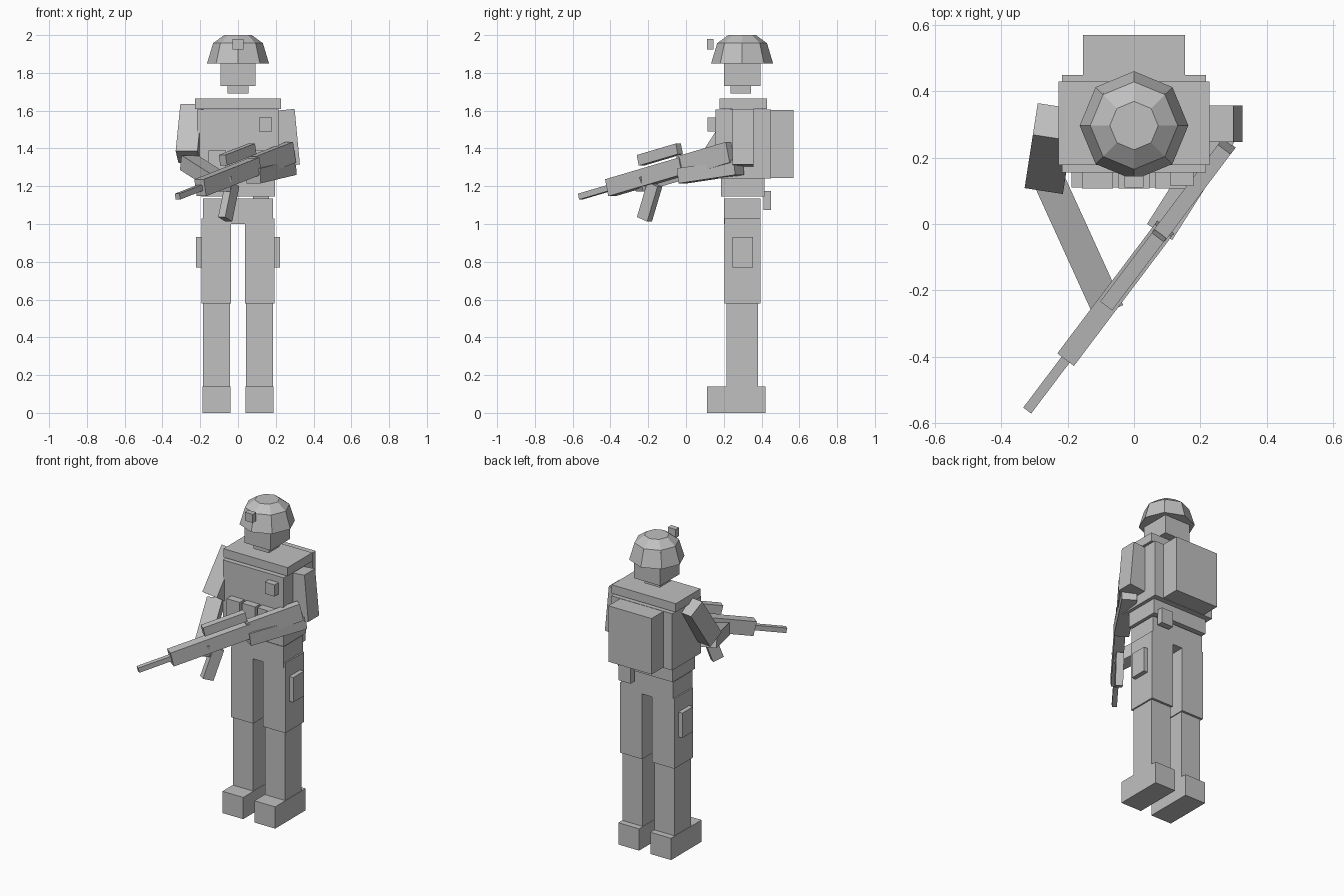
import bpy
import bmesh
from math import cos, sin, pi
from mathutils import Vector

if "Cube" in bpy.data.objects:
    bpy.data.objects.remove(bpy.data.objects["Cube"])

grey = bpy.data.materials.new("plain grey")
grey.use_nodes = True
tone = (0.53, 0.53, 0.53, 1)
grey.diffuse_color = tone
grey.node_tree.nodes["Principled BSDF"].inputs["Base Color"].default_value = tone


def finish(name, bm):
    bmesh.ops.recalc_face_normals(bm, faces=bm.faces)
    mesh = bpy.data.meshes.new(name)
    bm.to_mesh(mesh)
    bm.free()
    mesh.materials.append(grey)
    obj = bpy.data.objects.new(name, mesh)
    bpy.context.collection.objects.link(obj)
    return obj


def sized_cube(size):
    bm = bmesh.new()
    bmesh.ops.create_cube(bm, size=1)
    bmesh.ops.scale(bm, vec=size, verts=bm.verts)
    return bm


def box(name, x, y, z):
    """Axis-aligned block from (low, high) ranges."""
    ranges = (x, y, z)
    obj = finish(name, sized_cube([b - a for a, b in ranges]))
    obj.location = [(a + b) / 2 for a, b in ranges]
    return obj


def beam(name, start, end, width, height):
    """Block running between two points, with its height axis kept upright."""
    start, end = Vector(start), Vector(end)
    axis = end - start
    obj = finish(name, sized_cube((width, axis.length, height)))
    obj.location = (start + end) / 2
    obj.rotation_euler = axis.to_track_quat('Y', 'Z').to_euler()
    return obj


# Legs, mirrored left and right
for side, s in (("left", 1), ("right", -1)):
    def mirrored(part, a, b, y, z):
        box(f"{side}_{part}", sorted((s * a, s * b)), y, z)
    mirrored("boot", 0.04, 0.188, (0.11, 0.42), (0, 0.14))
    mirrored("lower_leg", 0.042, 0.185, (0.215, 0.38), (0.14, 0.58))
    mirrored("thigh", 0.036, 0.194, (0.205, 0.395), (0.58, 1.03))
    mirrored("thigh_pouch", 0.19, 0.222, (0.245, 0.355), (0.77, 0.93))

# Trunk
box("pelvis", (-0.185, 0.185), (0.2, 0.395), (1.0, 1.135))
box("belt", (-0.195, 0.195), (0.185, 0.415), (1.145, 1.25))
box("belt_pouch", (0.08, 0.165), (0.41, 0.45), (1.075, 1.175))
box("torso", (-0.217, 0.217), (0.155, 0.45), (1.24, 1.605))
box("shoulder_plate", (-0.228, 0.228), (0.178, 0.43), (1.61, 1.665))
box("backpack", (-0.154, 0.154), (0.45, 0.57), (1.243, 1.603))
for i, x in enumerate((-0.11, 0, 0.11)):
    box(f"front_pouch_{i + 1}", (x - 0.047, x + 0.047), (0.107, 0.16), (1.25, 1.39))
box("chest_radio", (0.11, 0.18), (0.115, 0.16), (1.49, 1.565))

# Head and helmet
box("neck", (-0.055, 0.055), (0.235, 0.345), (1.69, 1.74))
box("head", (-0.093, 0.093), (0.2, 0.395), (1.73, 1.945))
bm = bmesh.new()
rings = [[bm.verts.new((r * cos(k * pi / 4), 0.297 + r * sin(k * pi / 4), z))
          for k in range(8)]
         for r, z in ((0.164, 1.85), (0.132, 1.957), (0.073, 2.0))]
for low, high in zip(rings, rings[1:]):
    for k in range(8):
        n = (k + 1) % 8
        bm.faces.new((low[k], low[n], high[n], high[k]))
bm.faces.new(rings[0])
bm.faces.new(rings[-1])
finish("helmet", bm)
box("helmet_mount", (-0.028, 0.028), (0.11, 0.145), (1.925, 1.98))

# Arms
beam("left_upper_arm", (0.245, 0.302, 1.604), (0.273, 0.302, 1.31), 0.11, 0.11)
beam("right_upper_arm", (-0.24, 0.308, 1.605), (-0.265, 0.147, 1.355), 0.117, 0.115)
beam("left_forearm", (0.27, 0.28, 1.30), (0.08, -0.02, 1.255), 0.09, 0.08)
beam("right_forearm", (-0.26, 0.14, 1.325), (-0.08, -0.255, 1.21), 0.095, 0.08)

# Rifle, laid along one axis from muzzle to butt
muzzle, butt = Vector((-0.32, -0.56, 1.145)), Vector((0.28, 0.235, 1.38))


def on_rifle(t, lift=0):
    return muzzle.lerp(butt, t) + Vector((0, 0, lift))


beam("rifle_barrel", on_rifle(0), on_rifle(0.21), 0.03, 0.032)
beam("rifle_body", on_rifle(0.2), on_rifle(0.69), 0.063, 0.092)
beam("rifle_stock", on_rifle(0.67), on_rifle(1), 0.048, 0.112)
beam("rifle_scope", on_rifle(0.4, 0.098), on_rifle(0.66, 0.098), 0.045, 0.058)
beam("rifle_magazine", (-0.03, -0.165, 1.21), (-0.068, -0.22, 1.025), 0.045, 0.07)
